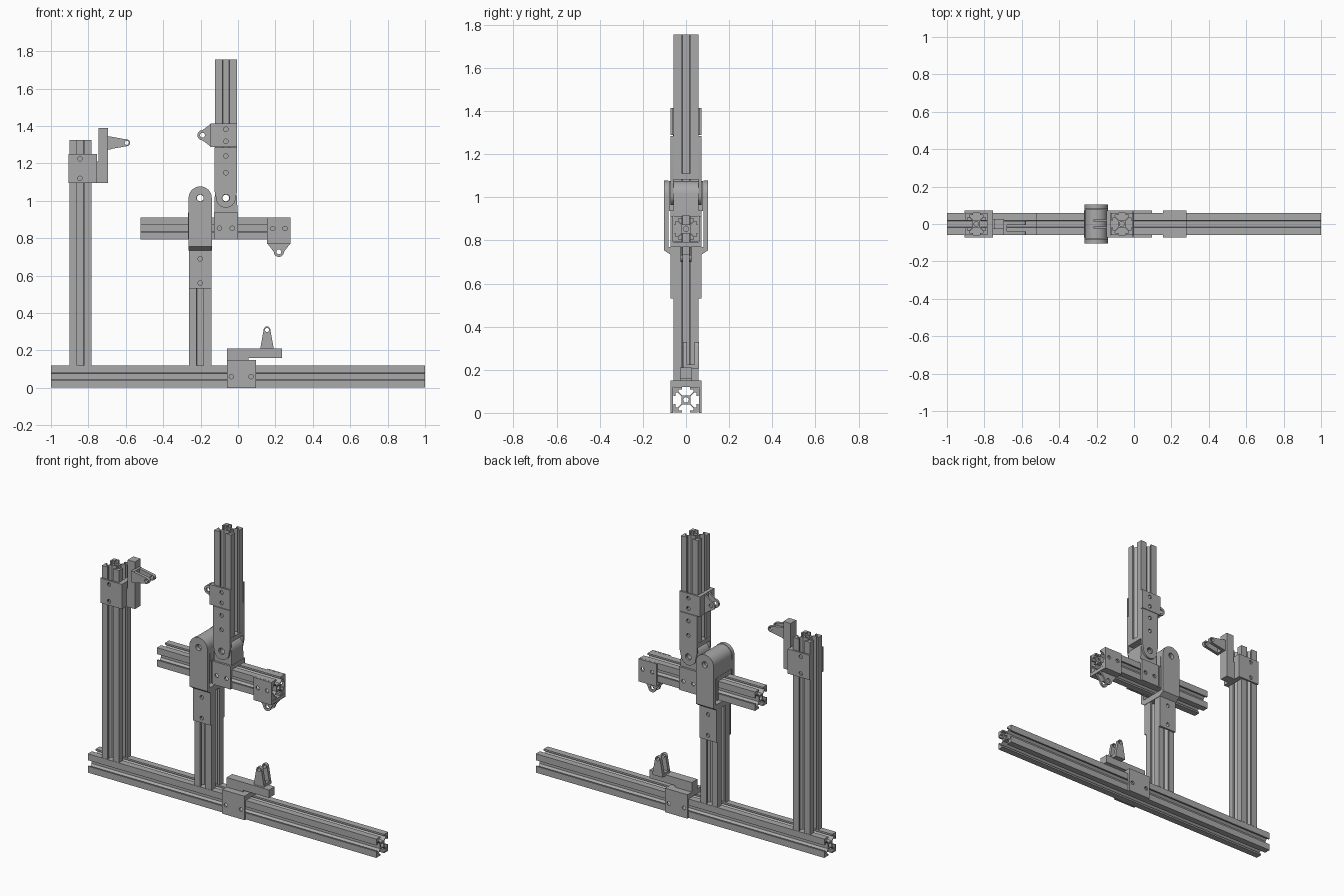
import bpy, bmesh, math
from mathutils import Matrix, Vector

cube = bpy.data.objects.get("Cube")
if cube:
    bpy.data.objects.remove(cube, do_unlink=True)

grey = bpy.data.materials.new("aluminium_grey")
grey.use_nodes = True
colour = (0.4, 0.4, 0.4, 1)
grey.diffuse_color = colour
grey.node_tree.nodes["Principled BSDF"].inputs["Base Color"].default_value = colour

X, Y, Z = Vector((1, 0, 0)), Vector((0, 1, 0)), Vector((0, 0, 1))
parts = []


def arc(ca, cb, r, start=0, end=math.pi, n=16):
    return [(ca + r * math.cos(start + (end - start) * i / n),
             cb + r * math.sin(start + (end - start) * i / n)) for i in range(n + 1)]


def hole(ca, cb, r):
    return arc(ca, cb, r, 0, math.tau)[:-1]


def box(a0, a1, b0, b1):
    return [(a0, b0), (a1, b0), (a1, b1), (a0, b1)]


def rounded(ca, cb, r, half, b0):
    """Plate outline with a flat base at b0 and a round end about (ca, cb)."""
    return [(ca - half, b0), (ca + half, b0)] + arc(ca, cb, r)


def frame(origin, u, v, flip=1):
    """Local x runs along u and local z along v."""
    m = Matrix((u, Y * flip, v)).transposed().to_4x4()
    m.translation = origin
    return m


def solid(name, outline, lo, hi, axes="xzy", holes=(), m=Matrix()):
    """Extrude an outline with holes; axes = first, second, depth direction."""
    curve = bpy.data.curves.new(name, "CURVE")
    curve.dimensions, curve.fill_mode = "2D", "BOTH"
    curve.extrude = (hi - lo) / 2
    for loop in [outline, *holes]:
        spline = curve.splines.new("POLY")
        spline.points.add(len(loop) - 1)
        for p, (a, b) in zip(spline.points, loop):
            p.co = (a, b, 0, 1)
        spline.use_cyclic_u = True
    temp = bpy.data.objects.new(name + "_outline", curve)
    bpy.context.collection.objects.link(temp)
    graph = bpy.context.evaluated_depsgraph_get()
    mesh = bpy.data.meshes.new_from_object(temp.evaluated_get(graph))
    bpy.data.objects.remove(temp, do_unlink=True)
    bm = bmesh.new()
    bm.from_mesh(mesh)
    order = ["xyz".index(c) for c in axes]
    for vert in bm.verts:
        a, b, d = vert.co
        co = Vector()
        co[order[0]], co[order[1]], co[order[2]] = a, b, d + (lo + hi) / 2
        vert.co = m @ co
    bmesh.ops.remove_doubles(bm, verts=bm.verts, dist=1e-5)
    bmesh.ops.recalc_face_normals(bm, faces=bm.faces)
    bm.to_mesh(mesh)
    bm.free()
    mesh.materials.clear()
    mesh.materials.append(grey)
    obj = bpy.data.objects.new(name, mesh)
    bpy.context.collection.objects.link(obj)
    parts.append(obj)


# Slotted square rails
HALF = 0.059
side = [(1, 1), (.32, 1), (.32, .82), (.6, .82), (.6, .66), (.28, .35)]
side += [(-a, b) for a, b in reversed(side[1:])]
PROFILE = []
for k in range(4):
    c, s = round(math.cos(k * math.pi / 2)), round(math.sin(k * math.pi / 2))
    PROFILE += [((c * a - s * b) * HALF, (s * a + c * b) * HALF) for a, b in side]
BORE = hole(0, 0, 0.013)


def rail(name, start, length, axes):
    solid(name, PROFILE, 0, length, axes, [BORE], Matrix.Translation(start))


rail("base_rail", (-1, 0, 0.06), 2, "yzx")
rail("tall_post", (-0.843, 0, 0.12), 1.205, "xyz")
rail("middle_post", (-0.202, 0, 0.12), 0.615, "xyz")
rail("cross_arm", (-0.52, 0, 0.853), 0.8, "yzx")
rail("mast", (-0.065, 0, 1.11), 0.645, "xyz")


def pair(name, outline, inner, outer, holes=(), m=Matrix()):
    """Two matching plates, front and back."""
    solid(name + "_front", outline, -outer, -inner, holes=holes, m=m)
    solid(name + "_back", outline, inner, outer, holes=holes, m=m)


def saddle(name, m, length, top, inset):
    """U-shaped clamp that sits over a rail."""
    bolts = [hole(u, 0.06, 0.012) for u in (inset, length - inset)]
    pair(name + "_cheek", box(0, length, 0, top), 0.06, 0.071, bolts, m)
    solid(name + "_bridge", box(0, length, 0.12, top), -0.06, 0.06, m=m)


# Sliding clamps, each with an offset bar and a small clevis
def slider(name, m):
    saddle(name, m, 0.155, 0.15, 0.025)
    solid(name + "_spacer", box(0, 0.115, 0.15, 0.16), -0.028, 0.028, m=m)
    solid(name + "_bar", box(0, 0.295, 0.16, 0.21), -0.028, 0.028, m=m)
    solid(name + "_clevis_foot", box(0.18, 0.25, 0.205, 0.225), -0.015, 0.06, m=m)
    prong = rounded(0.215, 0.31, 0.018, 0.035, 0.215)
    for label, y in (("inner", -0.015), ("outer", 0.04)):
        solid(f"{name}_{label}_prong", prong, y, y + 0.02,
              holes=[hole(0.215, 0.31, 0.011)], m=m)


slider("base_slider", frame((-0.06, 0, 0), X, Z))
slider("post_slider", frame((-0.905, 0, 1.095), Z, X, -1))


# Clamps with twin pulling ears
def ear_clamp(name, m):
    saddle(name, m, 0.125, 0.142, 0.03)
    ear = rounded(0.0625, 0.185, 0.027, 0.06, 0.142)
    pair(name + "_ear", ear, 0.014, 0.025, [hole(0.0625, 0.185, 0.013)], m)


ear_clamp("arm_end_clamp", frame((0.156, 0, 0.912), X, -Z))
ear_clamp("mast_clamp", frame((-0.005, 0, 1.288), Z, -X))

# Hinge knuckles standing on the cross arm
PIVOT = 1.015
for name, x, width in (("post_knuckle", -0.202, 0.078), ("mast_knuckle", -0.065, 0.058)):
    saddle(name, frame((x - 0.064, 0, 0.793), X, Z), 0.128, 0.145, 0.03)
    solid(name + "_barrel", rounded(x, PIVOT, 0.06, 0.062, 0.937), -width, width,
          holes=[hole(x, PIVOT, 0.018)])

# Wide fork on the middle post
px = -0.202
pair("post_fork_strap", box(px - 0.06, px + 0.06, 0.53, 0.74), 0.059, 0.071,
     [hole(px, z, 0.012) for z in (0.56, 0.69)])
solid("post_fork_base", [(-0.071, 0.733), (0.071, 0.733), (0.103, 0.755),
                         (0.103, 0.77), (-0.103, 0.77), (-0.103, 0.755)],
      px - 0.062, px + 0.062, "yzx")
pair("post_fork_arm", rounded(px, PIVOT, 0.062, 0.062, 0.765), 0.08, 0.103,
     [hole(px, PIVOT, 0.019)])

# Narrow fork under the mast
mx = -0.065
tongue = [(mx - 0.06, 1.285)] + arc(mx, PIVOT, 0.052, math.pi, math.tau) + [(mx + 0.06, 1.285)]
tongue.insert(1, (mx - 0.06, 1.05))
tongue.insert(-1, (mx + 0.06, 1.05))
pair("mast_fork_strap", tongue, 0.059, 0.071,
     [hole(mx, PIVOT, 0.02), hole(mx, 1.15, 0.012), hole(mx, 1.24, 0.012)])
solid("mast_fork_base", box(mx - 0.06, mx + 0.06, 1.082, 1.11), -0.06, 0.06)

# Smooth the round ends, keep the edges crisp
bpy.ops.object.select_all(action="DESELECT")
for obj in parts:
    obj.select_set(True)
bpy.context.view_layer.objects.active = parts[0]
bpy.ops.object.shade_smooth_by_angle(angle=math.radians(30))
